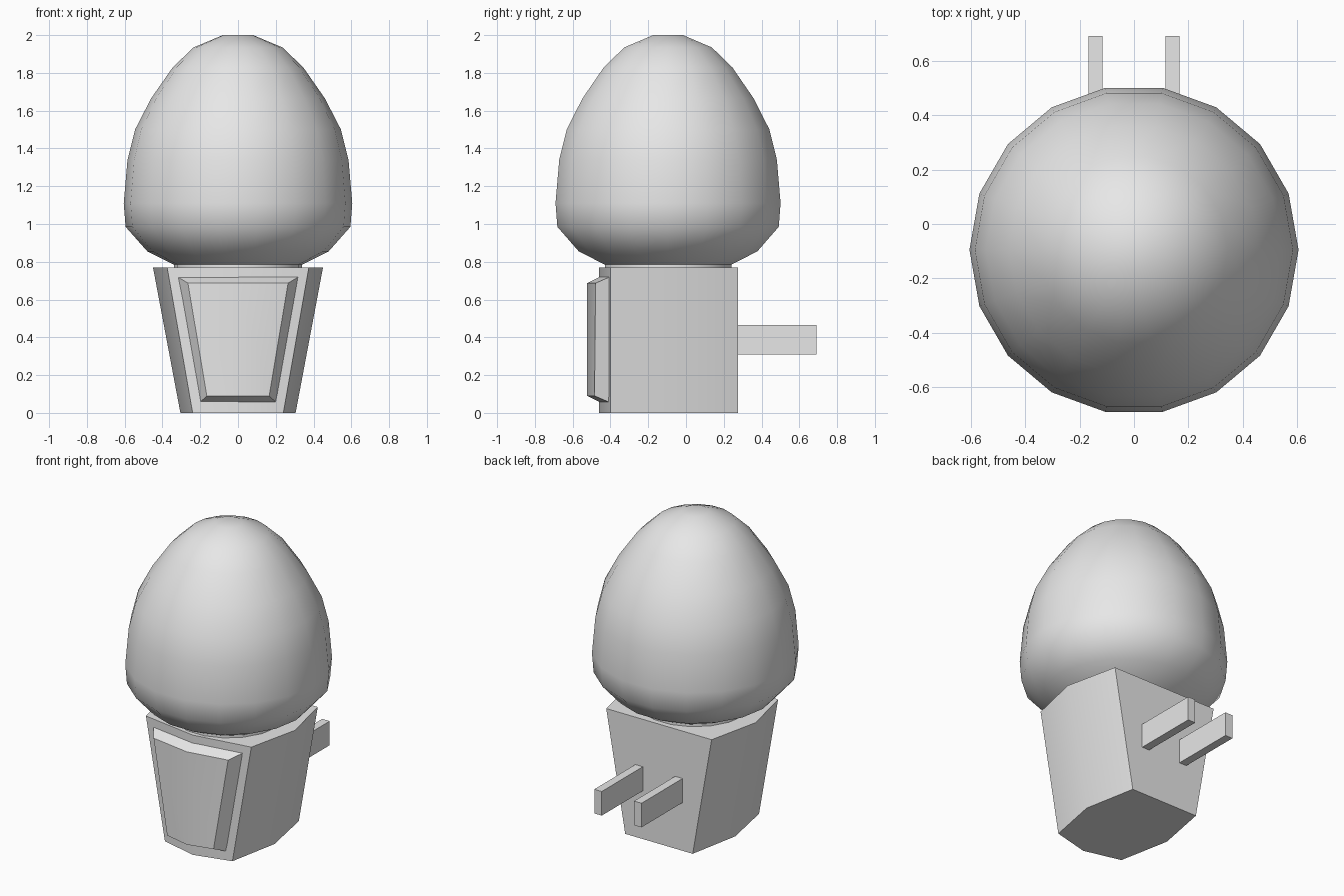
import bpy
import bmesh
from math import sin, cos, pi, radians

cube = bpy.data.objects.get("Cube")
if cube:
    bpy.data.objects.remove(cube, do_unlink=True)

grey = bpy.data.materials.new("plain_grey")
grey.use_nodes = True
colour = (0.8, 0.8, 0.8, 1)
grey.diffuse_color = colour
grey.node_tree.nodes["Principled BSDF"].inputs["Base Color"].default_value = colour


def finish(name, bm, angle):
    bmesh.ops.recalc_face_normals(bm, faces=bm.faces)
    mesh = bpy.data.meshes.new(name)
    bm.to_mesh(mesh)
    bm.free()
    mesh.materials.append(grey)
    obj = bpy.data.objects.new(name, mesh)
    bpy.context.collection.objects.link(obj)
    bpy.ops.object.select_all(action='DESELECT')
    obj.select_set(True)
    bpy.context.view_layer.objects.active = obj
    bpy.ops.object.shade_smooth_by_angle(angle=radians(angle))
    return obj


def loft(name, rings, angle, split_caps=False):
    """Skin a stack of equal-length point rings and close both ends."""
    bm = bmesh.new()
    loops = [[bm.verts.new(p) for p in ring] for ring in rings]
    n = len(loops[0])
    for a, b in zip(loops, loops[1:]):
        for i in range(n):
            j = (i + 1) % n
            bm.faces.new((a[i], a[j], b[j], b[i]))
    for cap in (loops[0], loops[-1]):
        if split_caps:  # six-point ring folded along its centre line
            bm.faces.new(cap[:4])
            bm.faces.new(cap[3:] + cap[:1])
        else:
            bm.faces.new(cap)
    return finish(name, bm, angle)


# Tapered plug body with bowed sides and front
def body_ring(z, middle, corner):
    half = [(corner, 0.275), (middle, -0.065), (corner, -0.40)]
    outline = half + [(0, -0.46)] + [(-x, y) for x, y in reversed(half)]
    return [(x, y, z) for x, y in outline]


loft("plug_body", [body_ring(0, 0.305, 0.24), body_ring(0.77, 0.45, 0.375)], 40)


# Raised bevelled panel that follows the bowed front
def front_y(x, z):
    return -0.46 + 0.06 * abs(x) / (0.24 + 0.135 * z / 0.77)


def panel_ring(top_x, top_z, low_x, low_z, out):
    outline = [(0, top_z), (top_x, top_z), (low_x, low_z),
               (0, low_z), (-low_x, low_z), (-top_x, top_z)]
    return [(x, front_y(x, z) - out, z) for x, z in outline]


loft("front_panel", [panel_ring(0.32, 0.72, 0.20, 0.057, -0.004),
                     panel_ring(0.265, 0.687, 0.165, 0.09, 0.063)], 35, True)

# Lathed egg-shaped bulb with a short neck
profile = [(0.34, 0.765), (0.34, 0.785), (0.48, 0.855), (0.595, 0.985),
           (0.605, 1.11), (0.585, 1.34), (0.545, 1.5), (0.46, 1.665),
           (0.345, 1.83), (0.235, 1.935), (0.08, 2.0)]
sides = 18
loft("bulb", [[(r * cos(2 * pi * i / sides), r * sin(2 * pi * i / sides) - 0.095, z)
               for i in range(sides)] for r, z in profile], 60)

# Two flat prongs at the back
for side, name in ((1, "left_prong"), (-1, "right_prong")):
    xs = (side * 0.115, side * 0.168)
    loft(name, [[(xs[0], y, 0.31), (xs[1], y, 0.31), (xs[1], y, 0.465), (xs[0], y, 0.465)]
                for y in (0.27, 0.692)], 30)
